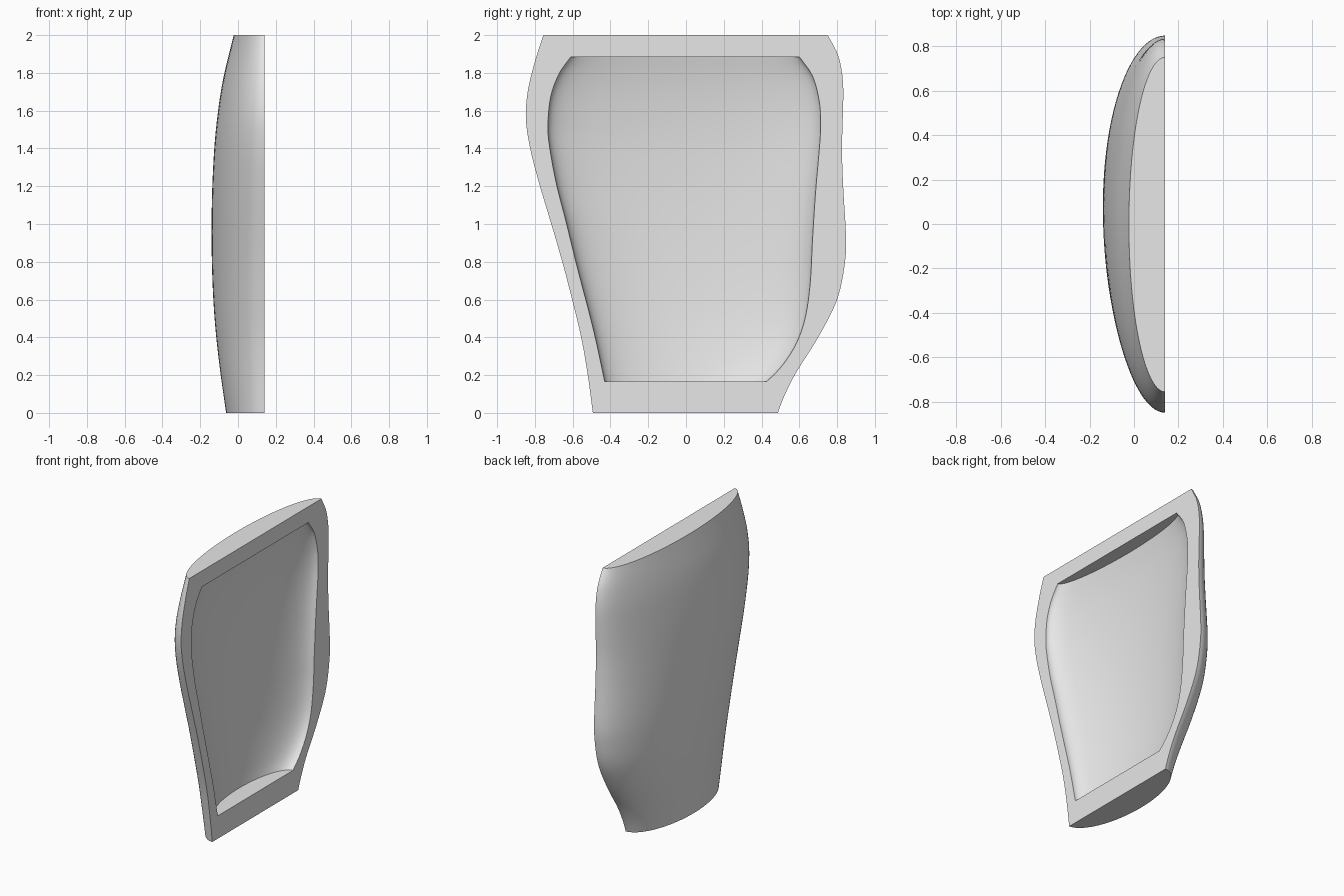
import bpy, bmesh, math

cube = bpy.data.objects.get("Cube")
if cube:
    bpy.data.objects.remove(cube, do_unlink=True)

ROWS, ARC = 48, 48
RIM_X = 0.14

# Edge curves as (height, y) points, depth as (height, bulge)
OUTER_A = [(0, -.493), (.2, -.52), (.4, -.555), (.6, -.603), (.8, -.655), (1, -.713),
           (1.2, -.773), (1.4, -.825), (1.56, -.848), (1.7, -.838), (1.85, -.803), (2, -.755)]
OUTER_B = [(0, .487), (.07, .512), (.2, .575), (.4, .70), (.6, .80), (.8, .842), (.93, .847),
           (1.2, .832), (1.4, .826), (1.7, .833), (1.8, .826), (1.9, .803), (2, .75)]
INNER_A = [(.165, -.43), (.44, -.49), (.78, -.578), (1.02, -.637), (1.23, -.69),
           (1.45, -.728), (1.54, -.731), (1.68, -.715), (1.8, -.67), (1.885, -.61)]
INNER_B = [(.165, .425), (.23, .493), (.35, .575), (.49, .628), (.68, .657), (.92, .67),
           (1.18, .687), (1.45, .71), (1.55, .713), (1.66, .704), (1.79, .667), (1.885, .60)]
DEPTH = [(0, .203), (.25, .238), (.5, .264), (.75, .277), (1, .28), (1.25, .274),
         (1.5, .257), (1.75, .222), (2, .163)]
WALL = 0.095


def sample(points, z):
    """Smooth cubic interpolation through uneven points."""
    last = len(points) - 1

    def slope(i):
        a, b = points[max(i - 1, 0)], points[min(i + 1, last)]
        return (b[1] - a[1]) / (b[0] - a[0])

    k = max(i for i in range(last) if points[i][0] <= z + 1e-6)
    (z0, v0), (z1, v1) = points[k], points[k + 1]
    h = z1 - z0
    t = (z - z0) / h
    return ((2*t**3 - 3*t**2 + 1) * v0 + (t**3 - 2*t**2 + t) * h * slope(k)
            + (3*t**2 - 2*t**3) * v1 + (t**3 - t**2) * h * slope(k + 1))


def loft(bm, edge_a, edge_b, inset):
    """Stack half-ellipse sections between two edge curves."""
    low, high = edge_a[0][0], edge_a[-1][0]
    rows = []
    for i in range(ROWS + 1):
        z = low + (high - low) * i / ROWS
        ya, yb = sample(edge_a, z), sample(edge_b, z)
        depth = sample(DEPTH, z) - inset
        row = []
        for j in range(ARC + 1):
            a = math.pi * j / ARC
            row.append(bm.verts.new((RIM_X - depth * math.sin(a),
                                     (ya + yb) / 2 - (yb - ya) / 2 * math.cos(a), z)))
        rows.append(row)
    for r0, r1 in zip(rows, rows[1:]):
        for j in range(ARC):
            bm.faces.new((r0[j], r0[j + 1], r1[j + 1], r1[j]))
    # flat ends
    bm.faces.new(rows[0])
    bm.faces.new(rows[-1])
    return rows


bm = bmesh.new()
outer = loft(bm, OUTER_A, OUTER_B, 0)
inner = loft(bm, INNER_A, INNER_B, WALL)

# Flat rim joining outer shell to the hollow
for side in (0, -1):
    for i in range(ROWS):
        bm.faces.new((outer[i][side], outer[i + 1][side], inner[i + 1][side], inner[i][side]))
for end in (0, -1):
    bm.faces.new((outer[end][0], outer[end][-1], inner[end][-1], inner[end][0]))
bmesh.ops.recalc_face_normals(bm, faces=bm.faces)

mesh = bpy.data.meshes.new("curved_shell")
bm.to_mesh(mesh)
bm.free()
shell = bpy.data.objects.new("curved_shell", mesh)
bpy.context.collection.objects.link(shell)

# Plain light grey
grey = bpy.data.materials.new("light_grey")
grey.use_nodes = True
colour = (0.8, 0.8, 0.8, 1)
grey.diffuse_color = colour
grey.node_tree.nodes["Principled BSDF"].inputs["Base Color"].default_value = colour
mesh.materials.append(grey)

bpy.ops.object.select_all(action='DESELECT')
shell.select_set(True)
bpy.context.view_layer.objects.active = shell
bpy.ops.object.shade_smooth_by_angle(angle=math.radians(35))
